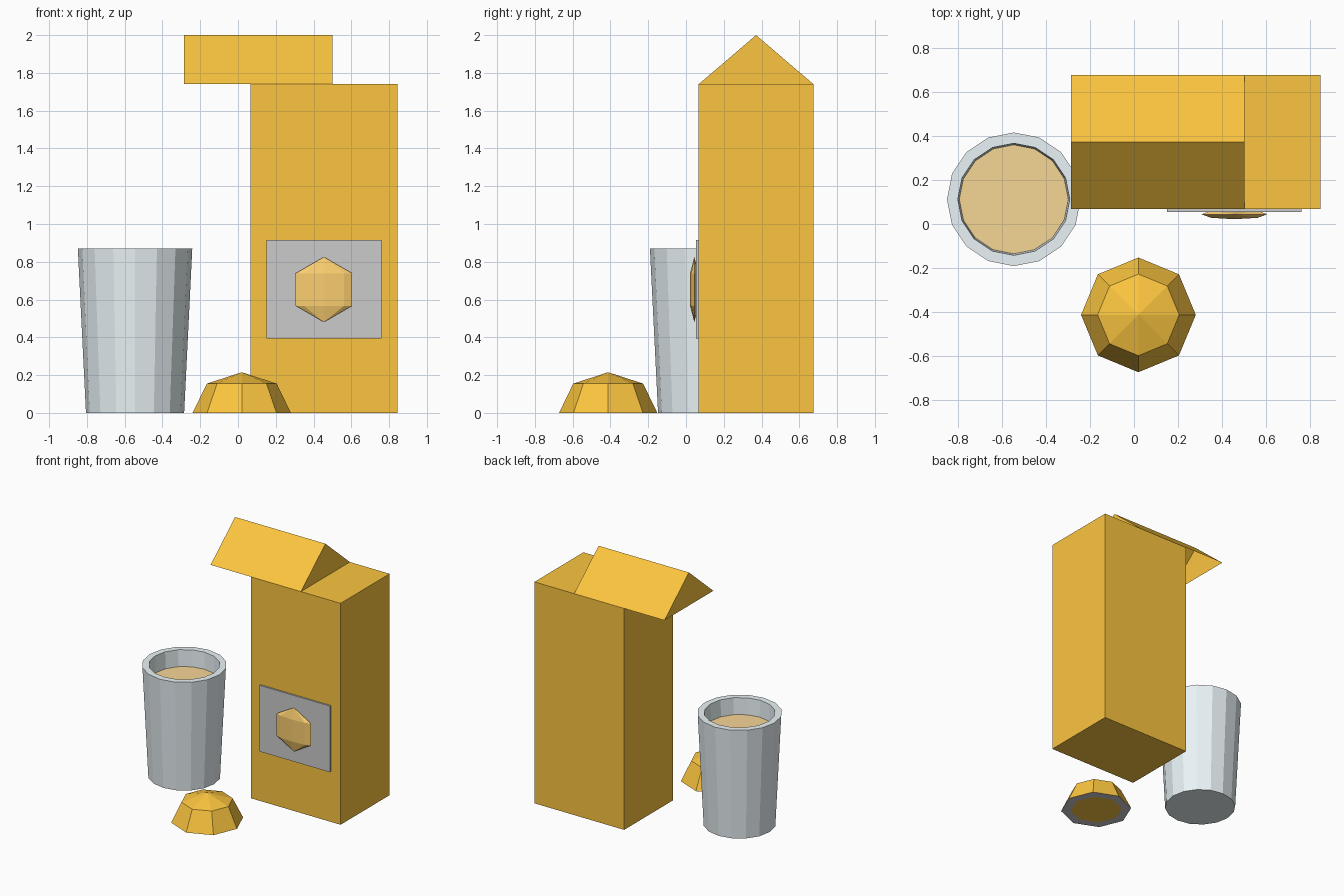
import bpy, bmesh, math

if "Cube" in bpy.data.objects:
    bpy.data.objects.remove(bpy.data.objects["Cube"])


def material(name, rgb):
    m = bpy.data.materials.new(name)
    m.diffuse_color = (*rgb, 1)
    m.use_nodes = True
    m.node_tree.nodes["Principled BSDF"].inputs["Base Color"].default_value = m.diffuse_color
    return m


orange = material("orange", (0.97, 0.56, 0.05))
glass_blue = material("pale_glass", (0.82, 0.90, 0.93))
juice = material("juice", (0.92, 0.67, 0.30))
pulp = material("pulp", (0.97, 0.62, 0.16))


def finish(name, bm, mat=None, loc=(0, 0, 0), fix_normals=True):
    if fix_normals:
        bmesh.ops.recalc_face_normals(bm, faces=bm.faces)
    me = bpy.data.meshes.new(name)
    bm.to_mesh(me)
    bm.free()
    ob = bpy.data.objects.new(name, me)
    ob.location = loc
    bpy.context.collection.objects.link(ob)
    if mat:
        me.materials.append(mat)
    return ob


def box(name, x, y, z, mat=None):
    bm = bmesh.new()
    bmesh.ops.create_cube(bm, size=1)
    for v in bm.verts:
        v.co = [(a + b) / 2 + c * (b - a) for (a, b), c in zip((x, y, z), v.co)]
    return finish(name, bm, mat)


def lathe(name, profile, sides, loc, mat=None):
    """Revolve (radius, z) points around z; radius 0 becomes a pole."""
    bm = bmesh.new()
    rings = []
    for r, z in profile:
        n = sides if r > 0 else 1
        rings.append([bm.verts.new((r * math.cos(math.tau * i / sides),
                                    r * math.sin(math.tau * i / sides), z))
                      for i in range(n)])
    for a, b in zip(rings, rings[1:]):
        for i in range(sides):
            j = i + 1
            quad = [a[i % len(a)], a[j % len(a)], b[j % len(b)], b[i % len(b)]]
            bm.faces.new(list(dict.fromkeys(quad)))
    return finish(name, bm, mat, loc)


def disc(name, r, sides, loc, mat=None, down=False):
    bm = bmesh.new()
    bmesh.ops.create_circle(bm, cap_ends=True, segments=sides, radius=r)
    bm.normal_update()
    for f in bm.faces:
        if (f.normal.z < 0) != down:
            f.normal_flip()
    return finish(name, bm, mat, loc, fix_normals=False)


# Carton body
box("carton_body", (0.065, 0.845), (0.067, 0.675), (0, 1.74), orange)

# Gabled carton top, shifted sideways and open underneath
bm = bmesh.new()
left, right = [[bm.verts.new((x, y, z)) for y, z in
                ((0.067, 1.74), (0.371, 2.0), (0.675, 1.74))]
               for x in (-0.285, 0.5)]
bm.faces.new((left[0], right[0], right[1], left[1]))
bm.faces.new((left[1], right[1], right[2], left[2]))
bm.faces.new((left[0], left[1], left[2]))
bm.faces.new((right[2], right[1], right[0]))
finish("carton_gable", bm, orange, fix_normals=False)

# Label plate with flattened fruit emblem
box("label", (0.15, 0.76), (0.054, 0.068), (0.395, 0.915))
R = 0.1725
emblem = lathe("label_fruit",
               [(0, -R), (R * 0.866, -R / 2), (R * 0.866, R / 2), (0, R)],
               8, (0.455, 0.044, 0.653), pulp)
for v in emblem.data.vertices:
    v.co.y *= 0.15

# Tapered drinking glass and the juice surface inside
glass_at = (-0.545, 0.112, 0)
lathe("glass", [(0, 0), (0.26, 0), (0.303, 0.87), (0.254, 0.87),
                (0.213, 0.05), (0, 0.05)], 16, glass_at, glass_blue)
disc("juice_surface", 0.247, 16, (-0.545, 0.112, 0.74), juice)

# Halved fruit: faceted peel dome, pale pith ring and pulp on the cut face
fruit_at = (0.02, -0.412, 0)
lathe("fruit_peel", [(0.26, 0), (0.185, 0.155), (0, 0.215)], 8, fruit_at, orange)
pith = lathe("fruit_pith", [(0.26, 0), (0.19, 0)], 8, fruit_at)
if pith.data.polygons[0].normal.z > 0:
    pith.data.flip_normals()
disc("fruit_pulp", 0.19, 8, fruit_at, orange, down=True)
for name in ("fruit_pulp",):
    ob = bpy.data.objects[name]
    # align a corner with +x like the peel
    v = ob.data.vertices[0].co
    ob.rotation_euler.z = -math.atan2(v.y, v.x)
